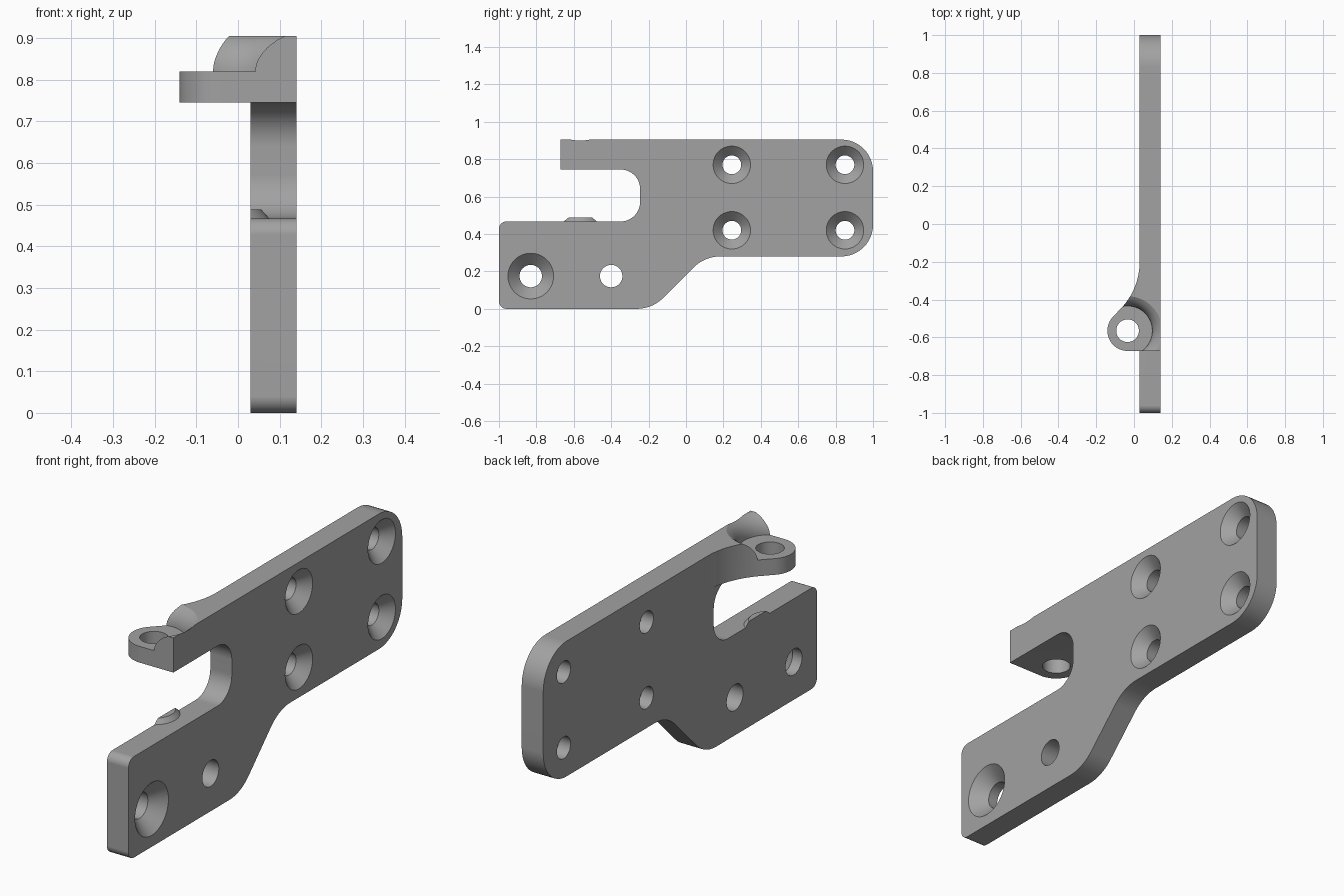
import bpy, bmesh, math
from mathutils import Vector

if "Cube" in bpy.data.objects:
    bpy.data.objects.remove(bpy.data.objects["Cube"])

X0, X1 = 0.03, 0.14            # plate thickness range
PIN = Vector((-0.034, -0.565, 0))   # hinge pin axis
ARM_END = -0.672

grey = bpy.data.materials.new("plain_grey")
grey.diffuse_color = (0.36, 0.36, 0.36, 1)
grey.use_nodes = True
grey.node_tree.nodes["Principled BSDF"].inputs["Base Color"].default_value = grey.diffuse_color


def finish(bm, name):
    bmesh.ops.recalc_face_normals(bm, faces=bm.faces)
    me = bpy.data.meshes.new(name)
    bm.to_mesh(me)
    bm.free()
    me.materials.append(grey)
    ob = bpy.data.objects.new(name, me)
    bpy.context.collection.objects.link(ob)
    return ob


def skin(rings, name):
    """Close a stack of equal-length point rings into a solid."""
    bm = bmesh.new()
    vs = [[bm.verts.new(p) for p in ring] for ring in rings]
    n = len(vs[0])
    for a, b in zip(vs, vs[1:]):
        for i in range(n):
            j = (i + 1) % n
            bm.faces.new((a[i], a[j], b[j], b[i]))
    bm.faces.new(vs[0])
    bm.faces.new(vs[-1])
    return finish(bm, name)


def lathe(name, profile, centre, axis="Z", n=64):
    """Revolve (radius, position along axis) pairs about an axis."""
    rings = []
    for r, h in profile:
        ring = []
        for i in range(n):
            t = math.tau * (i + 0.5) / n
            u, v = r * math.cos(t), r * math.sin(t)
            ring.append(Vector((u, v, h) if axis == "Z" else (h, u, v)) + Vector(centre))
        rings.append(ring)
    return skin(rings, name)


def rounded(corners, steps=12):
    """Fillet the corners (a, b, radius) of a 2D outline."""
    out = []
    for i, (a, b, r) in enumerate(corners):
        p = Vector((a, b))
        if r == 0:
            out.append(p)
            continue
        d1 = (Vector(corners[i - 1][:2]) - p).normalized()
        d2 = (Vector(corners[(i + 1) % len(corners)][:2]) - p).normalized()
        half = d1.angle(d2) / 2
        c = p + (d1 + d2).normalized() * (r / math.sin(half))
        s = p + d1 * (r / math.tan(half)) - c
        e = p + d2 * (r / math.tan(half)) - c
        for k in range(steps + 1):
            t = k / steps
            w = s.angle(e)
            out.append(c + (s * math.sin((1 - t) * w) + e * math.sin(t * w)) / math.sin(w))
    return out


def boolean(target, tool, op):
    m = target.modifiers.new(op, "BOOLEAN")
    m.operation, m.solver, m.object = op, "EXACT", tool
    bpy.context.view_layer.objects.active = target
    bpy.ops.object.modifier_apply(modifier=m.name)
    bpy.data.objects.remove(tool)


# Main plate with hook-shaped slot
outline = rounded([
    (-1, 0, 0.04), (-0.18, 0, 0.2), (0.10, 0.28, 0.2), (1, 0.28, 0.17),
    (1, 0.905, 0.17), (ARM_END, 0.905, 0), (ARM_END, 0.745, 0),
    (-0.245, 0.745, 0.105), (-0.245, 0.467, 0.105), (-1, 0.467, 0.04)])
plate = skin([[(x, p.x, p.y) for p in outline] for x in (X0, X1)], "hinge_plate")

# Pin lug, blended into the plate by a swept web
R = 0.107
lug_pts = [(0.08, ARM_END)]
for k in range(25):
    t = math.radians(-90 - 135 * k / 24)
    lug_pts.append((PIN.x + R * math.cos(t), PIN.y + R * math.sin(t)))
sweep = 0.357
for k in range(17):
    t = math.radians(45 * (1 - k / 16))
    lug_pts.append((X0 - sweep * (1 - math.cos(t)), -0.2 - sweep * math.sin(t)))
lug_pts.append((0.08, -0.2))
lug = skin([[(x, y, z) for x, y in lug_pts] for z in (0.745, 0.905)], "pin_lug")
boolean(plate, lug, "UNION")

# Round-lipped clearance above the lug
lip = [(0.131, 0.82)]
for k in range(1, 11):
    h = 0.095 * k / 10
    lip.append((0.131 + 0.095 - math.sqrt(max(0, 0.095 ** 2 - h * h * 0.98)), 0.82 + h))
lip.append((lip[-1][0], 0.95))
boolean(plate, lathe("lip_cutter", lip, PIN, n=96), "DIFFERENCE")
boolean(plate, lathe("pin_cutter", [(0.06, 0.7), (0.06, 1)], PIN), "DIFFERENCE")

# Conical stop on the lower slot edge, trimmed flush with the plate
stop = lathe("stop", [(0.109, 0.44), (0.109, 0.467), (0.09, 0.488)], PIN)
trim = skin([[(x, y, z) for x, y in ((-1, -1), (X0, -1), (X0, 0), (-1, 0))]
             for z in (0.3, 0.6)], "trim_cutter")
boolean(stop, trim, "DIFFERENCE")
boolean(plate, stop, "UNION")

# Screw holes, countersunk on the outer face
screws = [(y, z, 0.05, 0.1) for y in (0.245, 0.85) for z in (0.42, 0.77)]
screws.append((-0.83, 0.175, 0.06, 0.122))
for y, z, r, big in screws:
    d = big - r
    prof = [(r, 0), (r, X1 - d), (big + 0.02, X1 + 0.02)]
    boolean(plate, lathe("screw_cutter", prof, (0, y, z), "X"), "DIFFERENCE")
boolean(plate, lathe("plain_cutter", [(0.06, 0), (0.06, 0.2)], (0, -0.4, 0.175), "X"),
        "DIFFERENCE")

# Smooth curved walls, keep hard edges and flat faces crisp
plate.data.materials.clear()
plate.data.materials.append(grey)
for poly in plate.data.polygons:
    poly.material_index = 0
bpy.ops.object.select_all(action="DESELECT")
plate.select_set(True)
bpy.context.view_layer.objects.active = plate
bpy.ops.object.shade_smooth_by_angle(angle=math.radians(25))
wn = plate.modifiers.new("flat_normals", "WEIGHTED_NORMAL")
wn.keep_sharp = True
